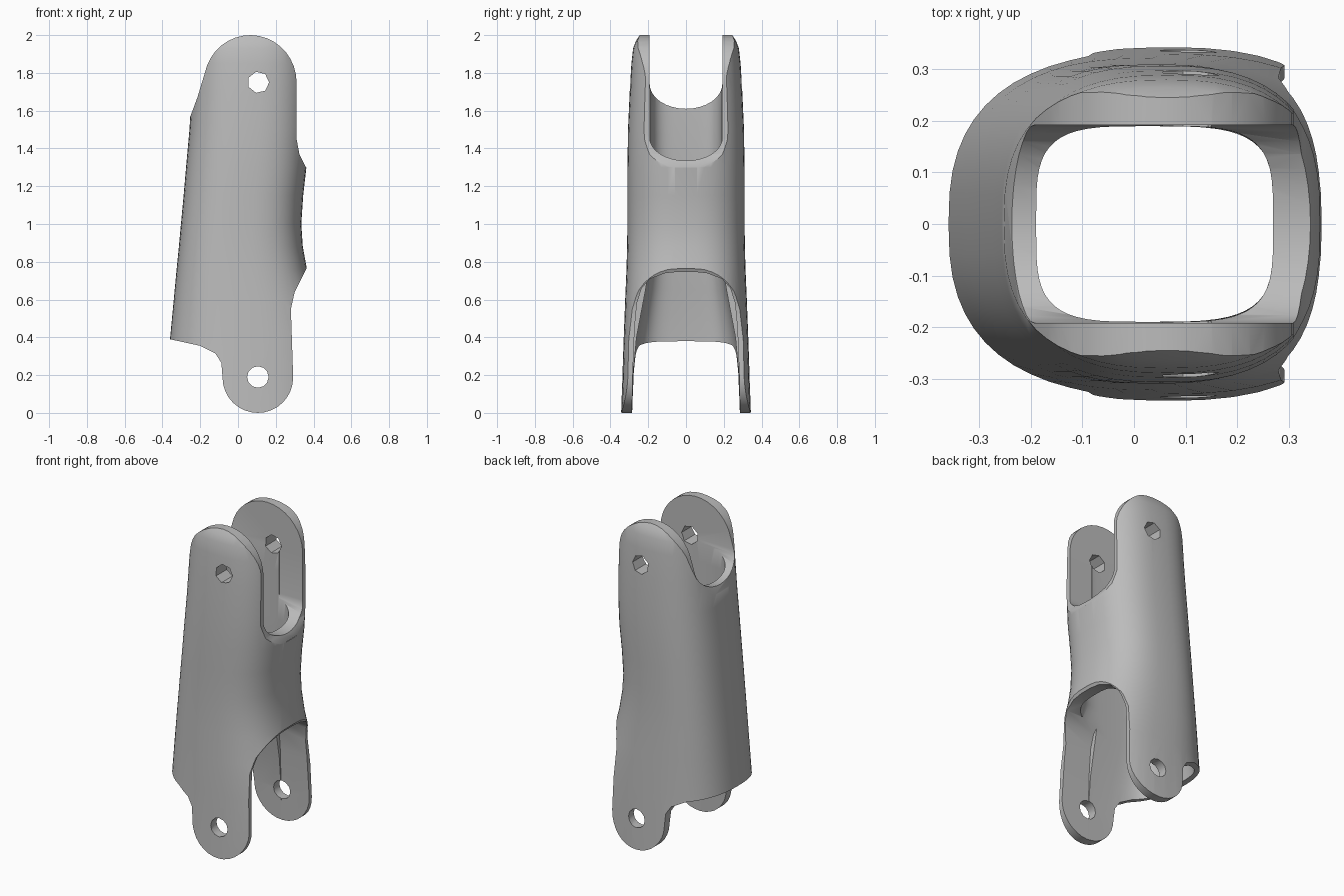
import bpy
import bmesh
from math import sin, cos, pi, copysign

cube = bpy.data.objects.get("Cube")
if cube:
    bpy.data.objects.remove(cube)

grey = bpy.data.materials.new("plain grey")
grey.use_nodes = True
grey.diffuse_color = (0.5, 0.5, 0.5, 1)
grey.node_tree.nodes["Principled BSDF"].inputs["Base Color"].default_value = (0.5, 0.5, 0.5, 1)


def skin(name, rings):
    """Closed solid through a list of matching vertex rings."""
    bm = bmesh.new()
    rows = [[bm.verts.new(p) for p in ring] for ring in rings]
    n = len(rows[0])
    for a, b in zip(rows, rows[1:]):
        for i in range(n):
            j = (i + 1) % n
            bm.faces.new((a[i], a[j], b[j], b[i]))
    bm.faces.new(rows[0])
    bm.faces.new(rows[-1])
    bmesh.ops.recalc_face_normals(bm, faces=bm.faces)
    mesh = bpy.data.meshes.new(name)
    bm.to_mesh(mesh)
    bm.free()
    mesh.materials.append(grey)
    obj = bpy.data.objects.new(name, mesh)
    bpy.context.collection.objects.link(obj)
    return obj


def tube(name, sections, power, n=56):
    """Loft of rounded sections: height, left x, right x, half depth."""
    def ring(z, x0, x1, depth):
        pts = []
        for i in range(n):
            c, s = cos(2 * pi * i / n), sin(2 * pi * i / n)
            u = copysign(abs(c) ** (2 / power), c)
            v = copysign(abs(s) ** (2 / power), s)
            pts.append(((x0 + x1) / 2 + u * (x1 - x0) / 2, v * depth, z))
        return pts
    return skin(name, [ring(*s) for s in sections])


def prism_y(name, outline):
    return skin(name, [[(x, y, z) for x, z in outline] for y in (-0.6, 0.6)])


def prism_x(name, outline, x0, x1):
    return skin(name, [[(x, y, z) for y, z in outline] for x in (x0, x1)])


def arc(cx, cz, rx, rz, a0, a1, n):
    return [(cx + rx * cos(a0 + (a1 - a0) * i / n),
             cz + rz * sin(a0 + (a1 - a0) * i / n)) for i in range(n + 1)]


def combine(obj, tool, operation):
    mod = obj.modifiers.new(tool.name, 'BOOLEAN')
    mod.operation, mod.object, mod.solver = operation, tool, 'EXACT'
    bpy.context.view_layer.objects.active = obj
    bpy.ops.object.modifier_apply(modifier=mod.name)
    bpy.data.objects.remove(tool)


# Outer sleeve, flaring towards both pairs of lugs
body = tube("hinged_link_body", [
    (-0.05, -0.40, 0.50, 0.345), (0.39, -0.36, 0.48, 0.33),
    (0.60, -0.34, 0.41, 0.322), (0.76, -0.325, 0.365, 0.315),
    (0.88, -0.313, 0.343, 0.312), (1.0, -0.302, 0.335, 0.31),
    (1.15, -0.288, 0.345, 0.31), (1.3, -0.275, 0.362, 0.31),
    (1.5, -0.257, 0.372, 0.307), (1.7, -0.245, 0.372, 0.298),
    (1.85, -0.24, 0.37, 0.289), (1.93, -0.24, 0.365, 0.28),
    (1.97, -0.23, 0.36, 0.265), (2.02, -0.22, 0.35, 0.232)], 2.6)

# Side outline with rounded lugs at both ends
outline = arc(0.105, 0.187, 0.187, 0.187, -pi, 0, 16)
outline += [(0.285, 0.4), (0.28, 0.55), (0.30, 0.64), (0.36, 0.76),
            (0.50, 0.9), (0.50, 1.2), (0.36, 1.3), (0.325, 1.37), (0.31, 1.45)]
outline += arc(0.065, 1.75, 0.245, 0.25, 0, 0.88 * pi, 16)
outline += [(-0.215, 1.67), (-0.25, 1.575), (-0.30, 1.5), (-0.46, 1.2), (-0.46, 0.41),
            (-0.36, 0.39), (-0.2, 0.355), (-0.12, 0.315), (-0.088, 0.265)]
combine(body, prism_y("side_outline", outline), 'INTERSECT')

# Hollow interior, wider at the bottom
cavity = tube("cavity", [
    (-0.1, -0.34, 0.52, 0.288), (0.2, -0.325, 0.50, 0.28),
    (0.4, -0.31, 0.45, 0.262), (0.65, -0.28, 0.31, 0.215),
    (0.8, -0.255, 0.272, 0.19), (1.3, -0.212, 0.27, 0.19),
    (1.6, -0.19, 0.27, 0.19), (2.2, -0.19, 0.27, 0.19)], 4)
combine(body, cavity, 'DIFFERENCE')

# Rounded slots between the upper lugs, deeper on the open side
for name, low, rise, x0 in (("back_slot", 1.61, 0.13, -0.7), ("open_slot", 1.335, 0.12, 0.15)):
    w = 0.192
    shape = arc(0, low + rise, w, rise, -pi, 0, 16) + [(w, 2.2), (-w, 2.2)]
    combine(body, prism_x(name, shape, x0, 0.7), 'DIFFERENCE')

# Arched opening between the lower lugs
half = [(0.288, -0.1), (0.282, 0.2), (0.272, 0.45), (0.26, 0.58), (0.235, 0.66),
        (0.19, 0.71), (0.11, 0.74), (0.04, 0.747)]
arch = half + [(-y, z) for y, z in reversed(half)]
combine(body, prism_x("lower_arch", arch, 0.1, 0.7), 'DIFFERENCE')

# Pin holes through the lugs
for name, x, z, sides in (("lower_pin_hole", 0.105, 0.19, 12), ("upper_pin_hole", 0.108, 1.75, 7)):
    hole = arc(x, z, 0.057, 0.057, 0, 2 * pi, sides)[:-1]
    combine(body, prism_y(name, hole), 'DIFFERENCE')

bpy.ops.object.select_all(action='DESELECT')
body.select_set(True)
bpy.context.view_layer.objects.active = body
bpy.ops.object.shade_smooth_by_angle(angle=0.6)
